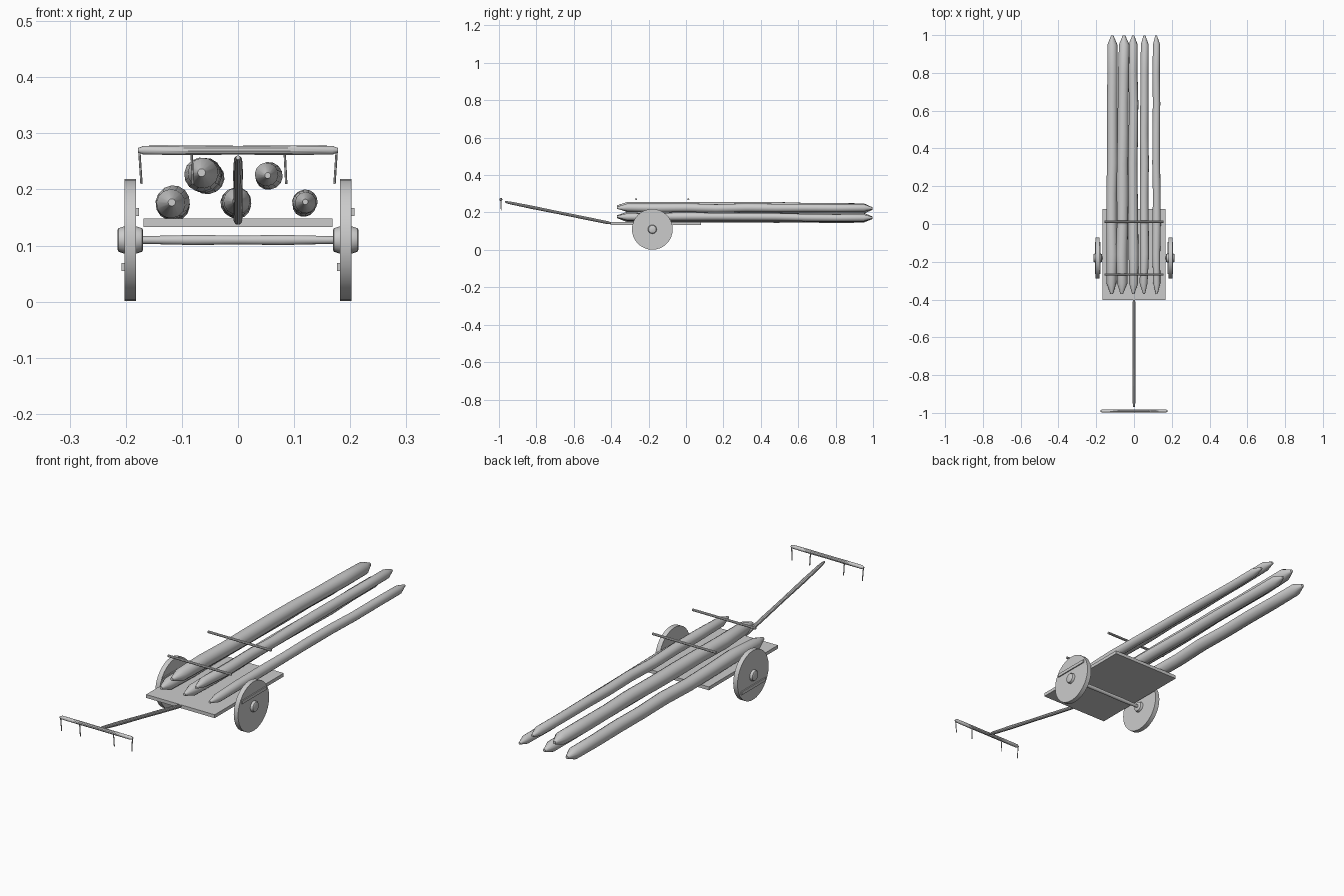
import bpy, bmesh, math, random
from mathutils import Vector

if "Cube" in bpy.data.objects:
    bpy.data.objects.remove(bpy.data.objects["Cube"])

random.seed(4)


def finish(name, bm, smooth=True):
    bmesh.ops.recalc_face_normals(bm, faces=bm.faces)
    me = bpy.data.meshes.new(name)
    bm.to_mesh(me)
    bm.free()
    ob = bpy.data.objects.new(name, me)
    bpy.context.collection.objects.link(ob)
    if smooth:
        bpy.ops.object.select_all(action='DESELECT')
        bpy.context.view_layer.objects.active = ob
        ob.select_set(True)
        bpy.ops.object.shade_smooth_by_angle(angle=math.radians(35))
    return ob


def tube(name, pts, radii, segs=12):
    """Closed round bar through pts with one radius per point."""
    pts = [Vector(p) for p in pts]
    axis = (pts[-1] - pts[0]).normalized()
    u = axis.orthogonal().normalized()
    v = axis.cross(u)
    bm = bmesh.new()
    rings = []
    for p, r in zip(pts, radii):
        rings.append([bm.verts.new(p + r * (math.cos(a) * u + math.sin(a) * v))
                      for a in (2 * math.pi * i / segs for i in range(segs))])
    for a, b in zip(rings, rings[1:]):
        for i in range(segs):
            j = (i + 1) % segs
            bm.faces.new((a[i], a[j], b[j], b[i]))
    bm.faces.new(rings[0])
    bm.faces.new(rings[-1])
    return finish(name, bm)


def box(name, lo, hi):
    bm = bmesh.new()
    bmesh.ops.create_cube(bm, size=1)
    for vert in bm.verts:
        vert.co = [(a + b) / 2 + c * (b - a) for a, b, c in zip(lo, hi, vert.co)]
    return finish(name, bm, False)


# Cart bed
box("cart_bed", (-0.168, -0.403, 0.133), (0.168, 0.08, 0.148))

# Axle, slightly thinner towards the ends
WY, WZ = -0.18, 0.11
tube("axle", [(x, WY, WZ) for x in (-0.2, -0.165, -0.08, 0, 0.08, 0.165, 0.2)],
     [0.007, 0.007, 0.009, 0.008, 0.009, 0.007, 0.007], 14)

# Disc wheels with hubs and cross battens
for side, s in (("left", -1), ("right", 1)):
    cx = s * 0.192
    tube(side + "_wheel", [(cx + d, WY, WZ) for d in (-0.0105, 0.0105)], [0.109] * 2, 32)
    tube(side + "_hub", [(cx + d, WY, WZ) for d in (-0.023, -0.021, -0.012, 0.012, 0.021, 0.023)],
         [0.017, 0.021, 0.024, 0.024, 0.021, 0.017], 14)
    box(side + "_upper_batten", (cx + 0.01, WY - 0.084, 0.153), (cx + 0.0155, WY + 0.084, 0.167))
    box(side + "_lower_batten", (cx - 0.0155, WY - 0.084, 0.055), (cx - 0.01, WY + 0.084, 0.069))

# Stacked logs, pointed at both ends: front x/z, back x/z, radius
logs = [(-0.118, 0.177, -0.115, 0.172, 0.030),
        (-0.004, 0.179, -0.004, 0.172, 0.027),
        (0.120, 0.178, 0.117, 0.172, 0.022),
        (-0.065, 0.230, -0.053, 0.221, 0.032),
        (0.053, 0.225, 0.055, 0.222, 0.024)]
for n, (x0, z0, x1, z1, r) in enumerate(logs):
    pts, radii = [], []
    ys = [-0.37, -0.315, -0.16, 0.0, 0.16, 0.32, 0.48, 0.64, 0.8, 0.95, 0.997]
    for i, y in enumerate(ys):
        t = (y + 0.37) / 1.367
        tip = i in (0, len(ys) - 1)
        w = 0 if tip else 0.0025
        pts.append((x0 + (x1 - x0) * t + random.uniform(-w, w), y,
                    z0 + (z1 - z0) * t + random.uniform(-w, w)))
        rr = r * (1 - 0.1 * t) * random.uniform(0.96, 1.02)
        radii.append(r * 0.22 if tip else rr * (0.88 if i == 1 else 1))
    tube("log_%d" % (n + 1), pts, radii, 14)

# Bars lying across the load
for name, y in (("front_load_bar", -0.267), ("rear_load_bar", 0.012)):
    tube(name, [(-0.155, y, 0.271), (0.155, y, 0.271)], [0.0055] * 2, 8)

# Draw pole rising to the handle
a, b = Vector((0, -0.40, 0.142)), Vector((0, -0.968, 0.257))
tube("draw_pole", [a.lerp(b, t) for t in (0, 0.03, 0.25, 0.5, 0.75, 0.96, 1)],
     [0.005, 0.008, 0.0085, 0.008, 0.009, 0.0075, 0.004], 10)

# Handle crossbar with hanging straps
tube("handle_bar", [(x, -0.99, 0.27) for x in (-0.178, -0.168, -0.08, 0, 0.08, 0.168, 0.178)],
     [0.004, 0.008, 0.0085, 0.008, 0.0085, 0.008, 0.004], 10)
for n, (x, lean) in enumerate(((-0.176, 0.004), (-0.083, 0.003), (0.083, 0.003), (0.176, -0.004))):
    tube("handle_strap_%d" % (n + 1),
         [(x, -0.99, 0.27), (x + lean, -0.988, 0.21)], [0.0022] * 2, 6)
